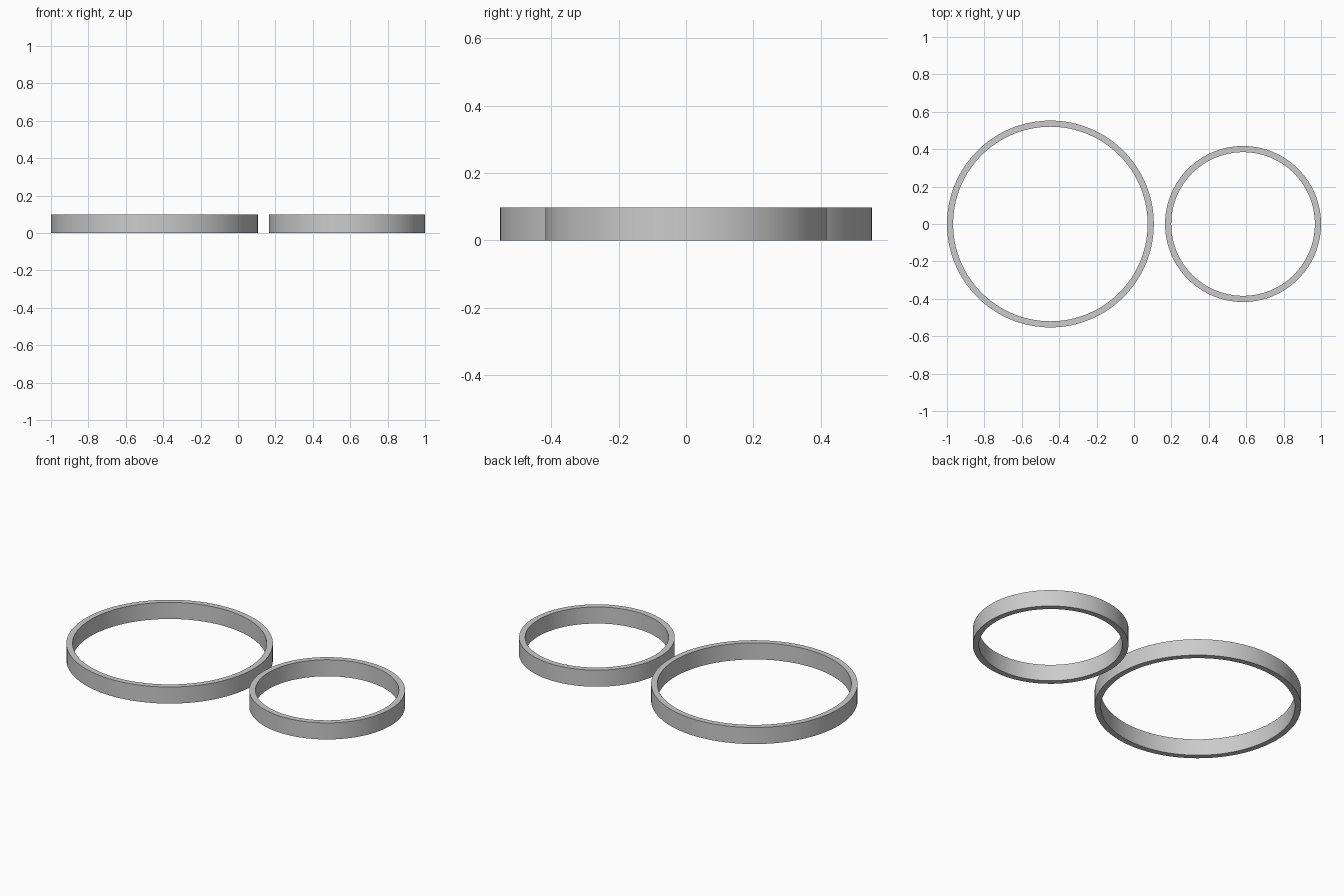
import bpy
import bmesh
from math import cos, sin, tau, radians

cube = bpy.data.objects.get("Cube")
if cube:
    bpy.data.objects.remove(cube, do_unlink=True)

HEIGHT = 0.098
WALL = 0.033
SEGMENTS = 128

# Plain grey material
grey = bpy.data.materials.new("light_grey")
grey.use_nodes = True
colour = (0.6, 0.6, 0.6, 1)
grey.diffuse_color = colour
grey.node_tree.nodes["Principled BSDF"].inputs["Base Color"].default_value = colour


def make_ring(name, centre_x, radius):
    """Sweep a rectangular wall section around a circle."""
    inner = radius - WALL
    section = [(radius, 0), (radius, HEIGHT), (inner, HEIGHT), (inner, 0)]
    bm = bmesh.new()
    loops = []
    for i in range(SEGMENTS):
        a = tau * i / SEGMENTS
        loops.append([bm.verts.new((r * cos(a), r * sin(a), z)) for r, z in section])
    for i, here in enumerate(loops):
        there = loops[(i + 1) % SEGMENTS]
        for j in range(4):
            k = (j + 1) % 4
            bm.faces.new((here[j], there[j], there[k], here[k]))
    bmesh.ops.recalc_face_normals(bm, faces=bm.faces)
    mesh = bpy.data.meshes.new(name)
    bm.to_mesh(mesh)
    bm.free()
    mesh.materials.append(grey)
    ring = bpy.data.objects.new(name, mesh)
    ring.location.x = centre_x
    bpy.context.collection.objects.link(ring)
    # Smooth walls with crisp rims
    bpy.ops.object.select_all(action="DESELECT")
    ring.select_set(True)
    bpy.context.view_layer.objects.active = ring
    bpy.ops.object.shade_smooth_by_angle(angle=radians(30))


# Two separate rings, side by side
make_ring("large_ring", -0.447, 0.553)
make_ring("small_ring", 0.583, 0.417)
